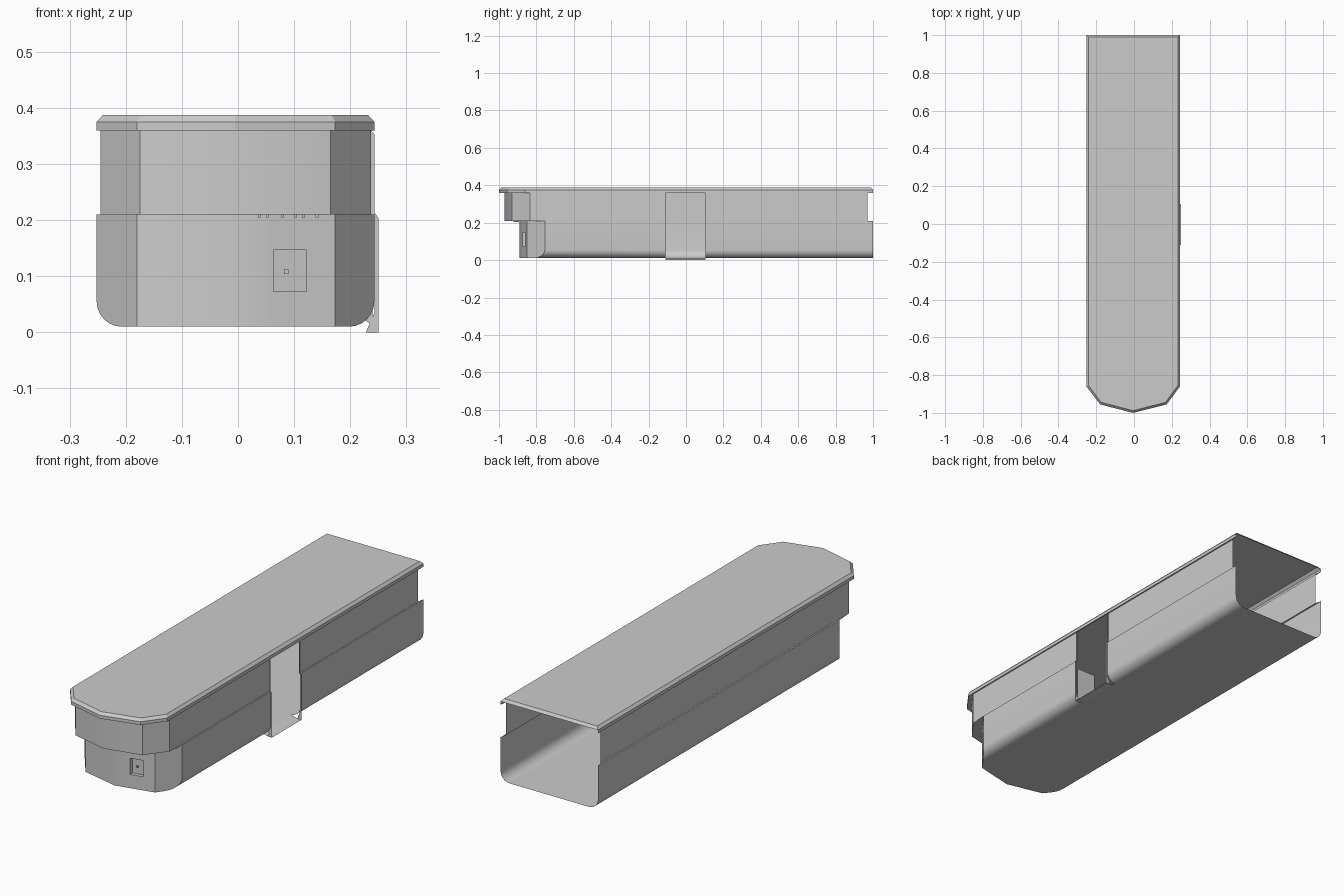
import bpy, bmesh, math

if "Cube" in bpy.data.objects:
    bpy.data.objects.remove(bpy.data.objects["Cube"])

DOOR = (-0.11, 0.105)      # doorway extent along y, right side
PANEL = (0.063, 0.122)     # front recess extent along x
PZ = (0.073, 0.147)        # front recess extent along z
WAIST, EAVE = 0.21, 0.36


def make(name, faces, smooth=True):
    bm = bmesh.new()
    for f in faces:
        bm.faces.new([bm.verts.new(p) for p in f])
    bmesh.ops.remove_doubles(bm, verts=bm.verts, dist=0.0004)
    bmesh.ops.recalc_face_normals(bm, faces=bm.faces)
    me = bpy.data.meshes.new(name)
    bm.to_mesh(me)
    bm.free()
    ob = bpy.data.objects.new(name, me)
    bpy.context.collection.objects.link(ob)
    if smooth:
        bpy.ops.object.select_all(action='DESELECT')
        ob.select_set(True)
        bpy.context.view_layer.objects.active = ob
        bpy.ops.object.shade_smooth_by_angle(angle=math.radians(30))
    return ob


def box(name, c, s):
    x, y, z = [[a - b / 2, a + b / 2] for a, b in zip(c, s)]
    q = [(0, 0), (1, 0), (1, 1), (0, 1)]
    f = []
    for k in (0, 1):
        f += [[(x[k], y[a], z[b]) for a, b in q],
              [(x[a], y[k], z[b]) for a, b in q],
              [(x[a], y[b], z[k]) for a, b in q]]
    return make(name, f, False)


def lerp_y(nose, x):
    for (x0, y0), (x1, y1) in zip(nose, nose[1:]):
        if x <= x1 + 1e-6:
            return y0 + (y1 - y0) * (x - x0) / (x1 - x0)


def path(nose, back):
    # plan outline: left back, around the nose, right back with door points
    return ([(nose[0][0], back)] + nose +
            [(nose[-1][0], y) for y in (*DOOR, back)])


def strip(pa, za, pb, zb, door=True):
    n = len(pa)
    return [[(*pa[i], za), (*pa[i + 1], za), (*pb[i + 1], zb), (*pb[i], zb)]
            for i in range(n - 1) if not (door and i == n - 3)]


low = [(-0.252, -0.755), (-0.18, -0.85), (-0.005, -0.89), (0.173, -0.85), (0.243, -0.755)]
upp = [(-0.245, -0.835), (-0.175, -0.93), (-0.005, -0.97), (0.165, -0.93), (0.237, -0.835)]
roof = [(-0.252, -0.86), (-0.18, -0.955), (-0.005, -1.0), (0.173, -0.955), (0.243, -0.86)]
cap = [(-0.241, -0.855), (-0.174, -0.944), (-0.005, -0.988), (0.167, -0.944), (0.232, -0.855)]
P_low, P_upp, P_roof, P_cap = path(low, 1), path(upp, 0.97), path(roof, 1), path(cap, 0.99)

# lower body: U-shaped section run along y, cut by the faceted nose
R = 0.045
arc = [math.radians(15 * i) for i in range(7)]
prof = [(-0.252, WAIST)]
prof += [(-0.252 + R - R * math.cos(a), 0.01 + R - R * math.sin(a)) for a in arc]
prof += [(x, 0.01) for x in (-0.18, -0.005, *PANEL, 0.173)]
right0 = len(prof)
prof += [(0.243 - R + R * math.sin(a), 0.01 + R - R * math.cos(a)) for a in arc]
prof += [(0.243, WAIST)]
faces = []
for i, ((xa, za), (xb, zb)) in enumerate(zip(prof, prof[1:])):
    ya, yb = lerp_y(low, xa), lerp_y(low, xb)
    spans = [((ya, yb), (1, 1))]
    if i >= right0:
        spans = [((ya, yb), (DOOR[0],) * 2), ((DOOR[1],) * 2, (1, 1))]
    for s, e in spans:
        faces.append([(xa, s[0], za), (xb, s[1], zb), (xb, e[1], zb), (xa, e[0], za)])
    if abs(xa - xb) > 1e-5:
        cols = [(za, zb, WAIST)]
        if abs(xa - PANEL[0]) < 1e-6:
            cols = [(za, zb, PZ[0]), (PZ[1], PZ[1], WAIST)]
        for b0, b1, t in cols:
            faces.append([(xa, ya, b0), (xb, yb, b1), (xb, yb, t), (xa, ya, t)])
make("lower_body", faces)

# upper body with the ledges below it and under the roof
make("upper_body", strip(P_low, WAIST, P_upp, WAIST) + strip(P_upp, WAIST, P_upp, EAVE)
     + strip(P_upp, EAVE, P_roof, EAVE, False))

# chamfered roof
back = [[(*P_roof[0], 0.375), (*P_roof[-1], 0.375), (*P_cap[-1], 0.387), (*P_cap[0], 0.387)]]
make("roof", strip(P_roof, EAVE, P_roof, 0.375, False)
     + strip(P_roof, 0.375, P_cap, 0.387, False)
     + back + [[(*p, 0.387) for p in P_cap]], False)

# doorway: frame cheeks, sill and inner plate
cheek = [(0.237, 0.36), (0.243, 0.353), (0.243, 0.214), (0.25, 0.204), (0.25, 0),
         (0.228, 0), (0.243, 0.035), (0.243, 0.21), (0.237, 0.21)]
make("door_frame", [[(x, y, z) for x, z in cheek] for y in DOOR], False)
sill = [(0.198, 0.01), (0.228, 0), (0.25, 0)]
make("door_sill", [[(*a[:1], DOOR[0], a[1]), (b[0], DOOR[0], b[1]),
                    (b[0], DOOR[1], b[1]), (a[0], DOOR[1], a[1])]
                   for a, b in zip(sill, sill[1:])], False)
make("door_side_plate", [[(x, DOOR[0] + 0.002, z) for x, z in
                          ((0.24, 0.012), (0.24, 0.17), (0.14, 0.17), (0.14, 0.08))]], False)

# recessed panel in the nose with a small button
rim = [(x, lerp_y(low, x), z) for x, z in
       ((PANEL[0], PZ[0]), (PANEL[1], PZ[0]), (PANEL[1], PZ[1]), (PANEL[0], PZ[1]))]
deep = [(x, y + 0.018, z) for x, y, z in rim]
make("front_recess", [deep] + [[rim[i], rim[(i + 1) % 4], deep[(i + 1) % 4], deep[i]]
                               for i in range(4)], False)
box("recess_button", (0.086, lerp_y(low, 0.086) + 0.015, 0.108), (0.008, 0.008, 0.008))

# small pegs under the overhang
for i, x in enumerate((0.038, 0.053, 0.079, 0.103, 0.117, 0.141)):
    box(f"overhang_peg_{i + 1}", (x, lerp_y(upp, x) + 0.04, 0.2075), (0.005, 0.006, 0.005))
